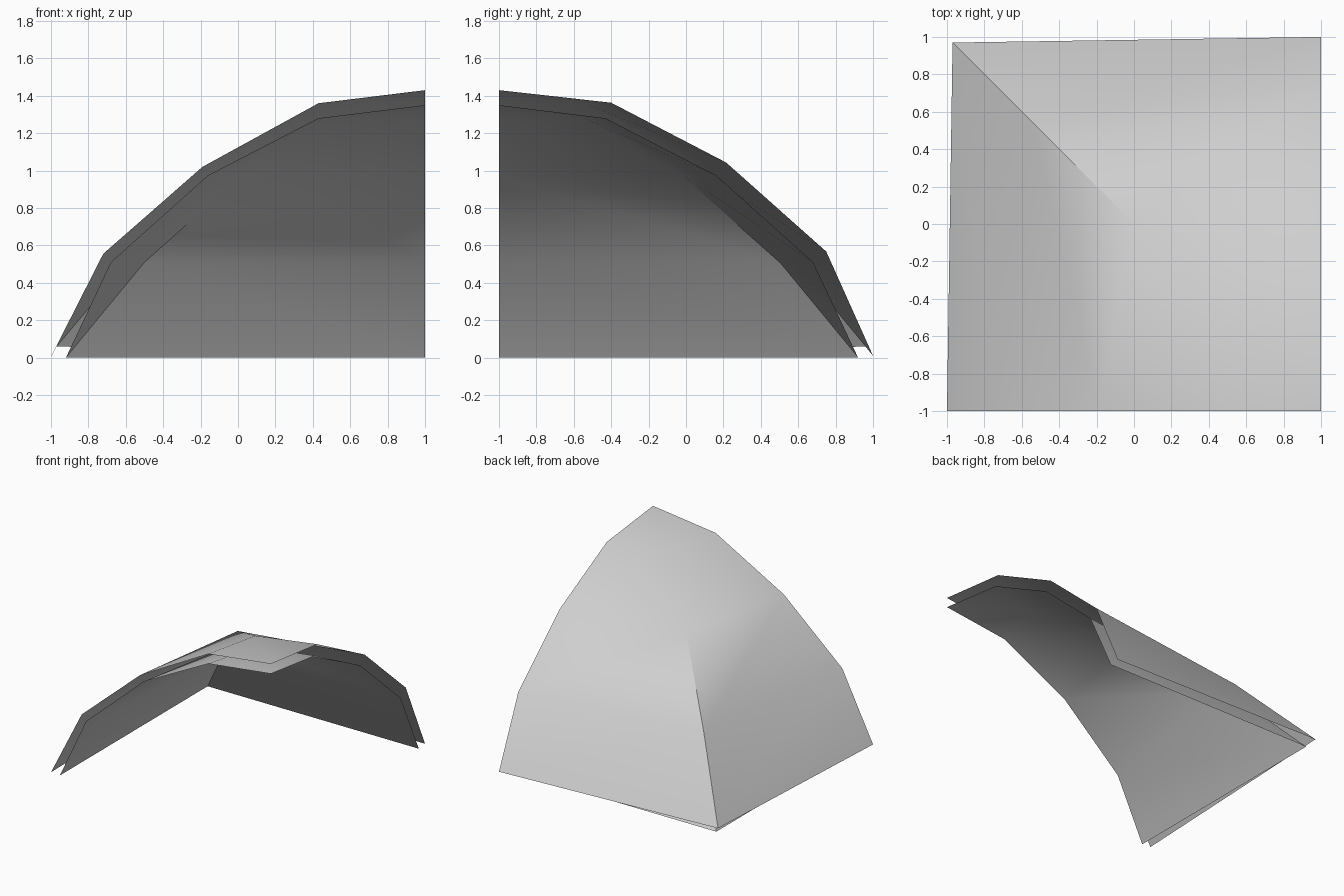
import bpy, bmesh, math

cube = bpy.data.objects.get("Cube")
if cube:
    bpy.data.objects.remove(cube, do_unlink=True)

grey = bpy.data.materials.new("plain_grey")
grey.use_nodes = True
colour = (0.62, 0.62, 0.62, 1)
grey.diffuse_color = colour
grey.node_tree.nodes["Principled BSDF"].inputs["Base Color"].default_value = colour


def canopy_sheet(name, front, hip, side, peak, outward):
    """Two curved panels meeting at a diagonal hip; each list holds (offset, z), bottom to top."""
    bm = bmesh.new()
    rows = []
    for (fx, fz), (hx, hz), (sy, sz) in zip(front, hip, side):
        rows.append([bm.verts.new(p) for p in
                     ((fx, -1, fz), (hx, -hx, hz), (1, sy, sz))])
    apex = bm.verts.new((1, -1, peak))
    for low, high in zip(rows, rows[1:]):
        for i in range(2):
            bm.faces.new((low[i + 1], low[i], high[i], high[i + 1]))
    for i in range(2):
        bm.faces.new((rows[-1][i + 1], rows[-1][i], apex))
    # Outer sheet faces up and out, inner sheet faces down and in
    bm.normal_update()
    wrong = [f for f in bm.faces if (f.normal.z > 0) != outward]
    bmesh.ops.reverse_faces(bm, faces=wrong)
    mesh = bpy.data.meshes.new(name)
    bm.to_mesh(mesh)
    bm.free()
    mesh.materials.append(grey)
    ob = bpy.data.objects.new(name, mesh)
    bpy.context.collection.objects.link(ob)
    bpy.ops.object.select_all(action='DESELECT')
    ob.select_set(True)
    bpy.context.view_layer.objects.active = ob
    bpy.ops.object.shade_smooth_by_angle(angle=math.radians(40))
    return ob


# Inner lining, symmetric about the hip
lining = [(-0.92, 0), (-0.68, 0.51), (-0.16, 0.975), (0.43, 1.28)]
canopy_sheet("inner_lining", lining,
             [(-0.92, 0), (-0.5, 0.51), (0.02, 0.975), (0.55, 1.28)],
             [(-x, z) for x, z in lining], 1.35, False)

# Outer cover, set off from the lining with open edges
canopy_sheet("outer_cover",
             [(-1, 0.005), (-0.72, 0.556), (-0.19, 1.02), (0.43, 1.36)],
             [(-0.97, 0.06), (-0.54, 0.57), (-0.01, 1.045), (0.53, 1.357)],
             [(1, 0.01), (0.75, 0.567), (0.215, 1.043), (-0.4, 1.363)],
             1.43, True)
